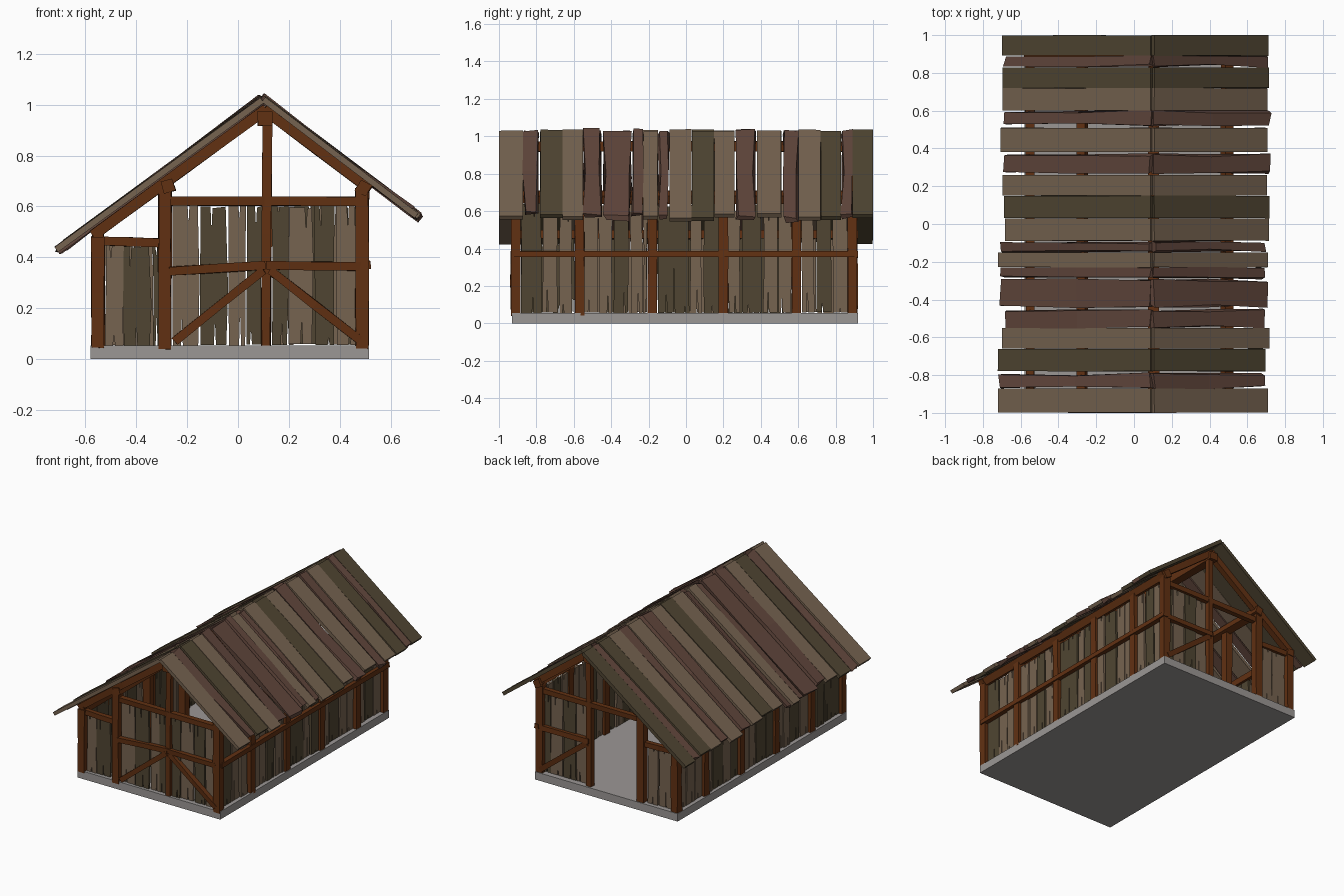
import bpy, bmesh, random
from mathutils import Vector as V

if "Cube" in bpy.data.objects:
    bpy.data.objects.remove(bpy.data.objects["Cube"])

random.seed(7)

def material(name, rgb):
    m = bpy.data.materials.new(name)
    m.diffuse_color = (*rgb, 1)
    m.use_nodes = True
    m.node_tree.nodes["Principled BSDF"].inputs["Base Color"].default_value = m.diffuse_color
    return m

TAN = material("tan_wood", (0.18, 0.125, 0.08))
DARK = material("dark_wood", (0.08, 0.06, 0.032))
RED = material("red_wood", (0.12, 0.062, 0.045))
BROWN = material("beam_wood", (0.12, 0.03, 0.006))
STONE = material("stone", (0.33, 0.31, 0.30))
WOODS = [TAN, DARK, RED]

def finish(bm, name, mats):
    bmesh.ops.recalc_face_normals(bm, faces=bm.faces)
    me = bpy.data.meshes.new(name)
    bm.to_mesh(me)
    bm.free()
    for m in mats:
        me.materials.append(m)
    ob = bpy.data.objects.new(name, me)
    bpy.context.collection.objects.link(ob)
    return ob

def jit(a):
    return random.uniform(-a, a)

# Rough-hewn bar from p to q: three jittered four-sided rings
def bar(bm, p, q, side, w, t, wob, mat=0):
    p, q = V(p), V(q)
    d = (q - p).normalized()
    s = V(side)
    s = (s - d * s.dot(d)).normalized()
    n = d.cross(s)
    rings = []
    for f in (0, 0.5, 1):
        c = p.lerp(q, f)
        rings.append([bm.verts.new(c + s * (a * w / 2 + jit(wob)) + n * (b * t / 2 + jit(wob * 0.5))
                                   + d * jit(wob if f != 0.5 else 0))
                      for a, b in ((-1, -1), (1, -1), (1, 1), (-1, 1))])
    faces = [bm.faces.new(rings[0]), bm.faces.new(rings[2])]
    for r0, r1 in zip(rings, rings[1:]):
        for i in range(4):
            j = (i + 1) % 4
            faces.append(bm.faces.new((r0[i], r0[j], r1[j], r1[i])))
    for f in faces:
        f.material_index = mat

def beam(name, p, q, w=0.045, t=None, side=(1, 0, 0)):
    bm = bmesh.new()
    bar(bm, p, q, side, w, t or w, 0.003)
    finish(bm, name, [BROWN])

# Upright weathered boards with split ends, filling a wall from a to b
def wall(name, a, b, z0, z1, thick=0.016):
    a, b = V((*a, 0)), V((*b, 0))
    length = (b - a).length
    u = (b - a).normalized()
    n = V((-u.y, u.x, 0))
    bm = bmesh.new()
    x, last = 0.003, 2
    while x < length - 0.02:
        w = min(random.uniform(0.06, 0.11), length - x)
        lo, hi = z0 + random.uniform(0, 0.008), z1 - random.uniform(0, 0.015)
        s, e = w * random.uniform(0.25, 0.75), w * random.uniform(0.25, 0.75)
        prof = [(jit(.003), lo), (s - .004, lo), (s, lo + random.uniform(.03, .14)),
                (s + .004, lo), (w + jit(.004), lo), (w + jit(.005), (lo + hi) / 2 + jit(.08)),
                (w + jit(.006), hi), (e + .004, hi + jit(.008)),
                (e, hi - random.uniform(.03, .1)), (e - .004, hi), (jit(.005), hi),
                (jit(.005), (lo + hi) / 2 + jit(.08))]
        off = jit(0.006)
        front, back = ([bm.verts.new(a + u * (x + px) + n * (off + k * thick / 2) + V((0, 0, pz)))
                        for px, pz in prof] for k in (-1, 1))
        faces = [bm.faces.new(front), bm.faces.new(back)]
        for i in range(len(prof)):
            j = (i + 1) % len(prof)
            faces.append(bm.faces.new((front[i], front[j], back[j], back[i])))
        last = random.choice([0, 1, 0] if last != 0 else [0, 1, 1])
        for f in faces:
            f.material_index = last
        x += w + random.uniform(0.003, 0.012)
    finish(bm, name, WOODS)

# Foundation slab
bm = bmesh.new()
bmesh.ops.create_cube(bm, size=1)
bmesh.ops.scale(bm, vec=(1.095, 1.85, 0.054), verts=bm.verts)
bmesh.ops.translate(bm, vec=(-0.0325, -0.005, 0.027), verts=bm.verts)
finish(bm, "foundation_slab", [STONE])

# Post rows: lean-to eave, inner row and right wall
ROWS = (-0.91, -0.57, -0.18, 0.20, 0.59, 0.89)
for i, y in enumerate(ROWS):
    beam(f"left_post_{i}", (-0.55, y, 0.045), (-0.55, y, 0.48), 0.05)
    beam(f"inner_post_{i}", (-0.288, y, 0.04), (-0.288, y, 0.68), 0.05)
    beam(f"right_post_{i}", (0.488, y, 0.04), (0.488, y, 0.67), 0.05)

# Lengthwise beams, tilted to sit under the roof
beam("left_eave_beam", (-0.55, -0.93, 0.475), (-0.55, 0.92, 0.475), 0.045)
beam("inner_purlin", (-0.275, -0.94, 0.68), (-0.275, 0.93, 0.68), 0.05, side=(1, 0, 0.3))
beam("right_purlin", (0.493, -0.94, 0.672), (0.493, 0.93, 0.672), 0.05, side=(1, 0, -0.6))
beam("ridge_beam", (0.105, -0.94, 0.945), (0.105, 0.93, 0.945), 0.055)
beam("right_rail", (0.505, -0.92, 0.37), (0.505, 0.92, 0.37), 0.032)

# Gable frames at both ends
for end, y in (("front", -0.91), ("back", 0.89)):
    o = -0.01 if y < 0 else 0.01
    beam(f"{end}_king_post", (0.11, y, 0.045), (0.115, y, 0.94), 0.036)
    beam(f"{end}_left_rafter", (-0.57, y, 0.487), (0.11, y, 0.982), 0.042, side=(0, 1, 0))
    beam(f"{end}_right_rafter", (0.10, y, 0.982), (0.52, y, 0.668), 0.042, side=(0, 1, 0))
    beam(f"{end}_tie_beam", (-0.27, y, 0.62), (0.48, y, 0.62), 0.036, side=(0, 1, 0))
    beam(f"{end}_lean_to_rail", (-0.55, y, 0.465), (-0.29, y, 0.457), 0.034, side=(0, 1, 0))
    beam(f"{end}_right_rail", (0.11, y + o, 0.368), (0.48, y + o, 0.365), 0.034, side=(0, 1, 0))
    beam(f"{end}_right_brace", (0.125, y + o, 0.35), (0.48, y + o, 0.075), 0.034, side=(0, 1, 0))
    if end == "front":
        beam("front_left_rail", (-0.27, y + o, 0.345), (0.11, y + o, 0.368), 0.034, side=(0, 1, 0))
        beam("front_left_brace", (0.10, y + o, 0.35), (-0.25, y + o, 0.07), 0.034, side=(0, 1, 0))
        wall("front_left_boards", (-0.262, y + .01), (0.092, y + .01), 0.052, 0.61)
    wall(f"{end}_right_boards", (0.13, y - o), (0.463, y - o), 0.052, 0.61)
    wall(f"{end}_lean_to_boards", (-0.525, y - o), (-0.313, y - o), 0.052, 0.455)

# Side wall boards, bay by bay
for i, (y0, y1) in enumerate(zip(ROWS, ROWS[1:])):
    wall(f"right_boards_{i}", (0.484, y0 + 0.026), (0.484, y1 - 0.026), 0.052, 0.64)
    wall(f"left_boards_{i}", (-0.55, y0 + 0.026), (-0.55, y1 - 0.026), 0.052, 0.46)

# Roof planks: (y start, y end, wood index) on both slopes
PLANKS = [(-1, -.87, 0), (-.87, -.79, 2), (-.78, -.66, 1), (-.66, -.55, 0), (-.55, -.45, 2),
          (-.44, -.29, 2), (-.29, -.23, 2), (-.23, -.15, 0), (-.15, -.09, 2), (-.09, .03, 0),
          (.03, .15, 1), (.15, .26, 0), (.27, .37, 2), (.38, .51, 0), (.52, .60, 2),
          (.60, .72, 0), (.72, .83, 1), (.83, .89, 2), (.89, 1, 1)]
for name, ridge_x, ex, ez in (("left_roof_planks", 0.095, -0.695, 0.438),
                              ("right_roof_planks", 0.10, 0.695, 0.572)):
    bm = bmesh.new()
    for y0, y1, m in PLANKS:
        y, h, l = (y0 + y1) / 2, jit(0.007), jit(0.02)
        k = l / abs(ex - ridge_x)
        dx, dz = (ex - ridge_x) * k, (ez - 1.022) * k
        wob = 0.011 if m == 2 else 0.001
        bar(bm, (ridge_x, y, 1.022 + h), (ex + dx, y, ez + dz + jit(0.01)), (0, 1, 0),
            y1 - y0 - (0.012 if m == 2 else 0.002), 0.024, wob, m)
    finish(bm, name, WOODS)
